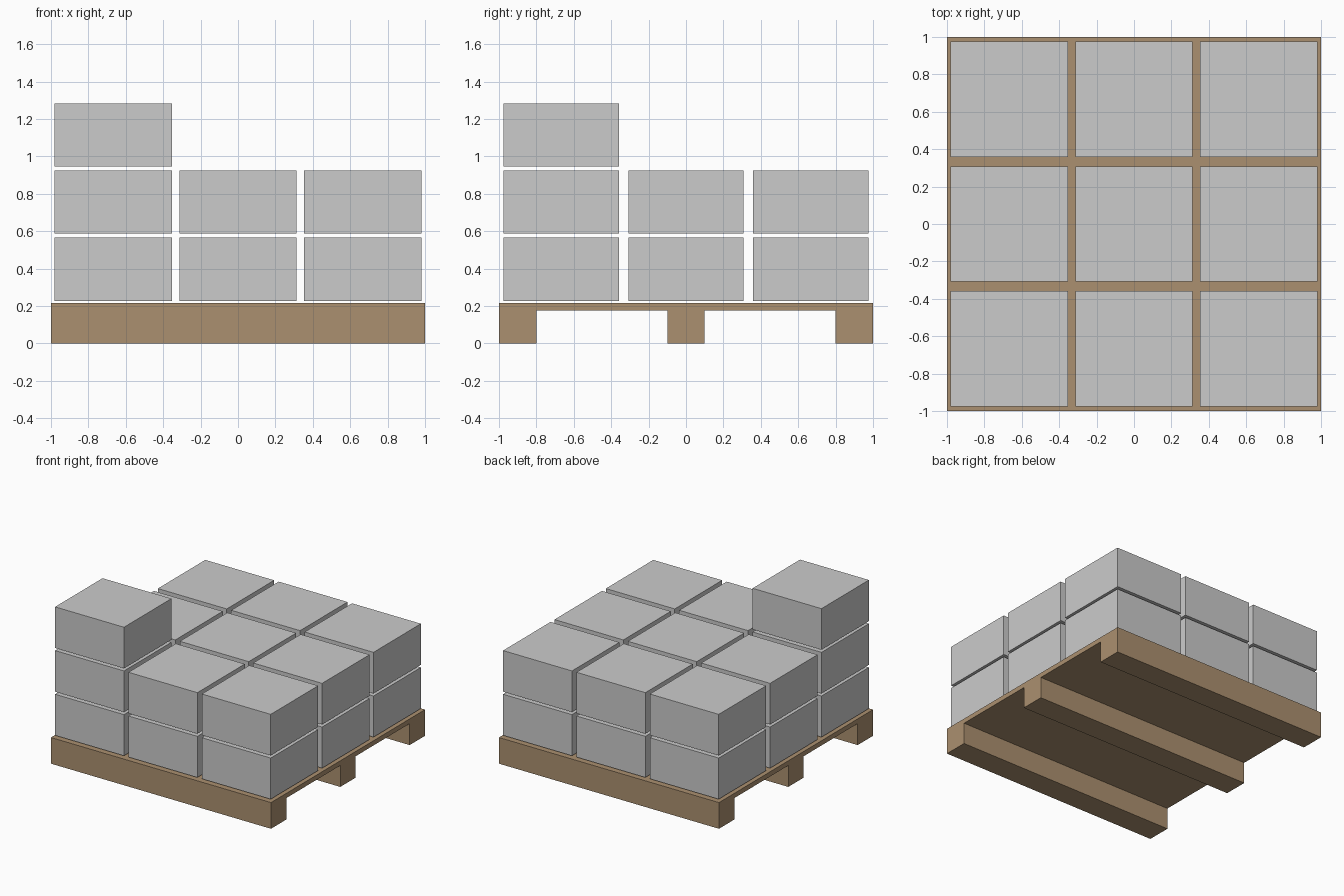
import bpy, bmesh
from mathutils import Vector

if "Cube" in bpy.data.objects:
    bpy.data.objects.remove(bpy.data.objects["Cube"])

PITCH = 0.667                    # spacing of the 3 x 3 carton grid
BOX = Vector((0.626, 0.616, 0.338))
BASE_Z, LAYER = 0.228, 0.359     # bottom of first layer, layer spacing


def add_object(name, bm):
    bmesh.ops.recalc_face_normals(bm, faces=bm.faces)
    mesh = bpy.data.meshes.new(name)
    bm.to_mesh(mesh)
    bm.free()
    obj = bpy.data.objects.new(name, mesh)
    bpy.context.collection.objects.link(obj)
    return obj


def add_carton(name, col, row, layer):
    bm = bmesh.new()
    bmesh.ops.create_cube(bm, size=1)
    bmesh.ops.scale(bm, vec=BOX, verts=bm.verts)
    obj = add_object(name, bm)
    obj.location = (col * PITCH, row * PITCH,
                    BASE_Z + layer * LAYER + BOX.z / 2)


# Pallet: deck with three runners, one y-z profile extruded along x
under, top = 0.176, 0.215
profile = [(-1, 0), (-0.8, 0), (-0.8, under), (-0.1, under), (-0.1, 0), (0.1, 0),
           (0.1, under), (0.8, under), (0.8, 0), (1, 0), (1, top), (-1, top)]
bm = bmesh.new()
end = bm.faces.new([bm.verts.new((-1, y, z)) for y, z in profile])
side = bmesh.ops.extrude_face_region(bm, geom=[end], use_keep_orig=True)
bmesh.ops.translate(bm, vec=(2, 0, 0),
                    verts=[g for g in side["geom"] if isinstance(g, bmesh.types.BMVert)])
pallet = add_object("pallet", bm)
wood = bpy.data.materials.new("wood")
wood.diffuse_color = (0.41, 0.28, 0.16, 1)
wood.use_nodes = True
wood.node_tree.nodes["Principled BSDF"].inputs["Base Color"].default_value = wood.diffuse_color
pallet.data.materials.append(wood)

# Two full layers of cartons
for layer in range(2):
    for row in (-1, 0, 1):
        for col in (-1, 0, 1):
            add_carton(f"carton_layer{layer + 1}_row{row + 2}_col{col + 2}", col, row, layer)

# Single carton on top of the front left stack
add_carton("carton_top", -1, -1, 2)
